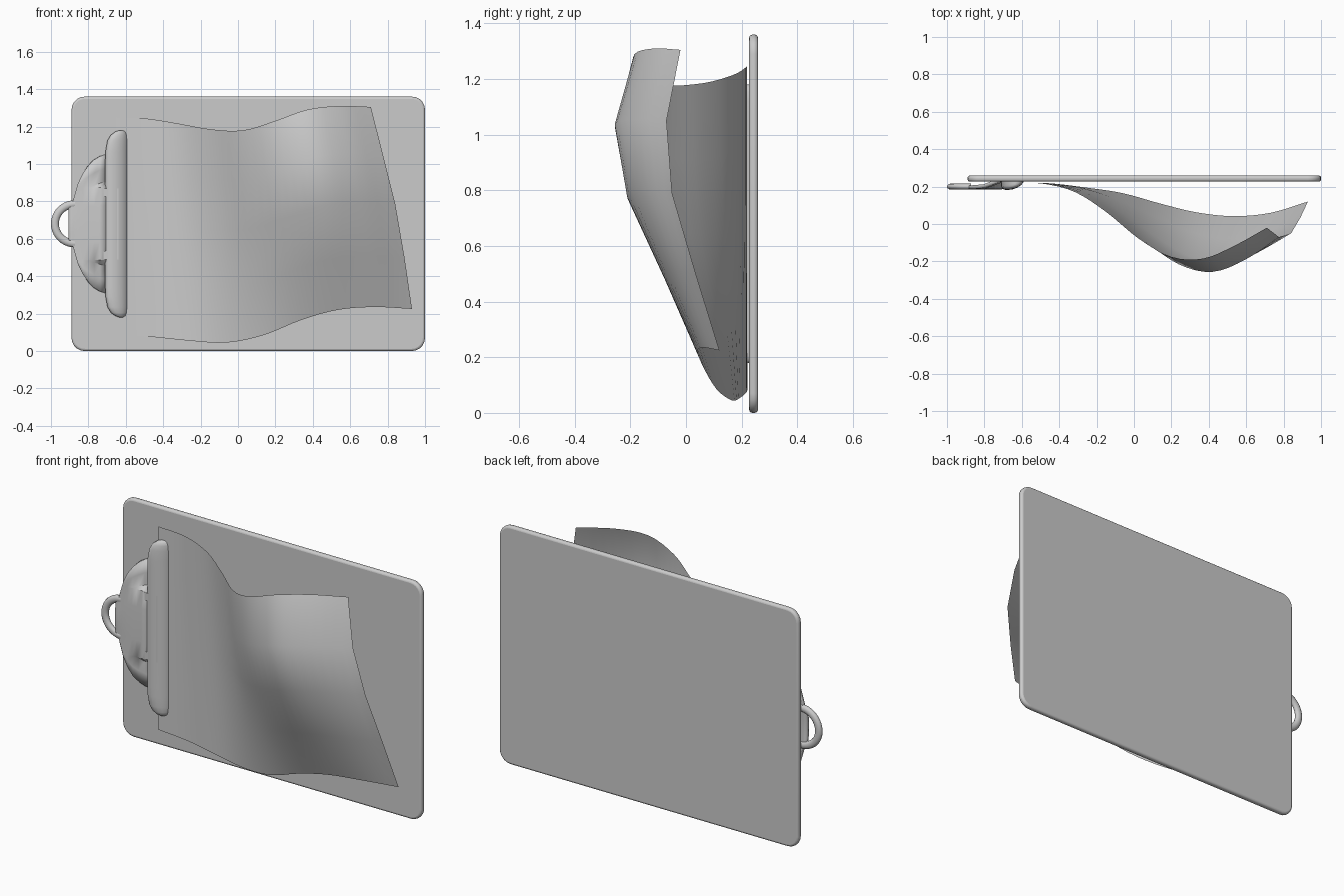
import bpy, bmesh, math
from mathutils import Vector

if "Cube" in bpy.data.objects:
    bpy.data.objects.remove(bpy.data.objects["Cube"])

ZC = 0.68  # clip centre height


def make(name, verts, faces, angle=40):
    me = bpy.data.meshes.new(name)
    bm = bmesh.new()
    vs = [bm.verts.new(v) for v in verts]
    for f in faces:
        bm.faces.new([vs[i] for i in f])
    bmesh.ops.recalc_face_normals(bm, faces=bm.faces[:])
    bm.to_mesh(me)
    bm.free()
    ob = bpy.data.objects.new(name, me)
    bpy.context.collection.objects.link(ob)
    bpy.ops.object.select_all(action='DESELECT')
    ob.select_set(True)
    bpy.context.view_layer.objects.active = ob
    bpy.ops.object.shade_smooth_by_angle(angle=math.radians(angle))
    return ob


def grid_faces(nu, nv, wrap=False):
    return [(i * nv + j, i * nv + (j + 1) % nv, (i + 1) * nv + (j + 1) % nv, (i + 1) * nv + j)
            for i in range(nu - 1) for j in range(nv if wrap else nv - 1)]


def spline(vals, t):
    # Catmull-Rom through evenly spaced values
    n = len(vals) - 1
    i = min(int(t * n), n - 1)
    f = t * n - i
    b, c = vals[i], vals[i + 1]
    a = vals[i - 1] if i > 0 else 2 * b - c
    d = vals[i + 2] if i + 2 <= n else 2 * c - b
    return 0.5 * (2 * b + (c - a) * f + (2 * a - 5 * b + 4 * c - d) * f * f
                  + (3 * b - a - 3 * c + d) * f ** 3)


# Board: rounded rectangle with softened rims
R, outline = 0.07, []
for cx, cz, a0 in ((1 - R, 1.36 - R, 0), (-0.89 + R, 1.36 - R, 90), (-0.89 + R, R, 180), (1 - R, R, 270)):
    for k in range(6):
        a = math.radians(a0 + k * 18)
        outline.append((cx + R * math.cos(a), cz + R * math.sin(a)))
n = len(outline)
verts = [(x, y, z) for y in (0.227, 0.259) for x, z in outline]
board = make("board", verts, grid_faces(2, n, True) + [tuple(range(n)), tuple(range(n, 2 * n))])
bev = board.modifiers.new("rim", 'BEVEL')
bev.width, bev.segments = 0.012, 3
bev.limit_method, bev.angle_limit = 'ANGLE', math.radians(40)

# Paper: five lengthwise curves, bottom to top
z_bot = (.09, .075, .055, .045, .085, .165, .22, .235, .225)
z_top = (1.25, 1.242, 1.215, 1.185, 1.18, 1.23, 1.29, 1.31, 1.305)
rows = (  # right end x, height fraction, depths from clip to free end
    (.93, 0, (.22, .218, .195, .165, .11, .062, .042, .06, .12)),
    (.89, .255, (.22, .217, .19, .125, .04, -.045, -.08, -.05, .035)),
    (.84, .523, (.22, .216, .18, .08, -.05, -.165, -.212, -.155, -.05)),
    (.775, .764, (.22, .215, .175, .065, -.09, -.215, -.256, -.19, -.07)),
    (.71, 1, (.22, .215, .17, .06, -.08, -.175, -.185, -.115, -.02)))
N = 33
verts = []
for xe, f, ys in rows:
    for k in range(N):
        t = k / (N - 1)
        zb, zt = spline(z_bot, t), spline(z_top, t)
        verts.append((-0.655 + (xe + 0.655) * t, spline(ys, t), zb + (zt - zb) * f))
make("paper", verts, grid_faces(5, N), 80)

# Clip jaw: rolled bar lofted along z with rounded ends
section = ((0, 0), (0, .6), (.04, .85), (.13, .97), (.3, 1), (.5, .93), (.7, .75), (.86, .5), (.96, .22), (1, 0))
ends = ((0, -.635, -.612, .45), (.008, -.657, -.597, .68), (.025, -.68, -.591, .86),
        (.055, -.698, -.588, .96), (.11, -.708, -.588, 1), (.16, -.71, -.588, 1))
stations = [(0.18 + d, l, r, s) for d, l, r, s in ends] + [(1.18 - d, l, r, s) for d, l, r, s in reversed(ends)]
verts = [(l + (r - l) * u, 0.232 - 0.05 * v * s, z) for z, l, r, s in stations for u, v in section]
m, last = len(section), (len(stations) - 1) * len(section)
make("clip_jaw", verts, grid_faces(len(stations), m, True)
     + [tuple(range(m)), tuple(range(last, last + m))], 50)

# Clip plate: half disc whose outer ears slope back to the board
cols = ((-.905, .085), (-.885, .115), (-.87, .165), (-.855, .215), (-.83, .268),
        (-.8, .312), (-.77, .342), (-.74, .361), (-.705, .372))
verts = []
for x, h in cols:
    inner = min(.19, h * .75)
    wall = min(.19 + .03 * max(0, (x + .8) / .095) + .004, h * .85)
    drop = max(0, min(1, (x + .80) / .09)) * .035
    ear = max(0, min(1, (x + .86) / .06)) * .006
    for dz, d in ((-h, drop + ear), (-(wall + h) / 2, drop), (-wall, drop), (-inner, 0), (-inner / 2, -.003),
                  (inner / 2, -.003), (inner, 0), (wall, drop), ((wall + h) / 2, drop), (h, drop + ear)):
        verts.append((x, 0.197 + d, ZC + dz))
plate = make("clip_plate", verts, grid_faces(len(cols), 10), 40)
sol = plate.modifiers.new("thickness", 'SOLIDIFY')
sol.thickness, sol.offset = 0.02, 0

# Clip tongue: joins the plate to the jaw
verts = [(x, y, ZC + z) for z in (-.19, .19) for x, y in ((-.72, .186), (-.64, .186), (-.64, .207), (-.72, .207))]
make("clip_tongue", verts, grid_faces(2, 4, True) + [(0, 1, 2, 3), (4, 5, 6, 7)])

# Hanging loop: tube swept around a half ellipse
verts, K, S = [], 21, 12
for i in range(K):
    a = math.radians(90 + 180 * i / (K - 1))
    p = Vector((-.872 + .107 * math.cos(a), .2, ZC + .105 * math.sin(a)))
    nrm = Vector((math.cos(a) / .107, 0, math.sin(a) / .105)).normalized()
    for j in range(S):
        b = 2 * math.pi * j / S
        verts.append(p + nrm * .021 * math.cos(b) + Vector((0, .016 * math.sin(b), 0)))
make("hanging_loop", verts, grid_faces(K, S, True)
     + [tuple(range(S)), tuple(range((K - 1) * S, K * S))], 50)
